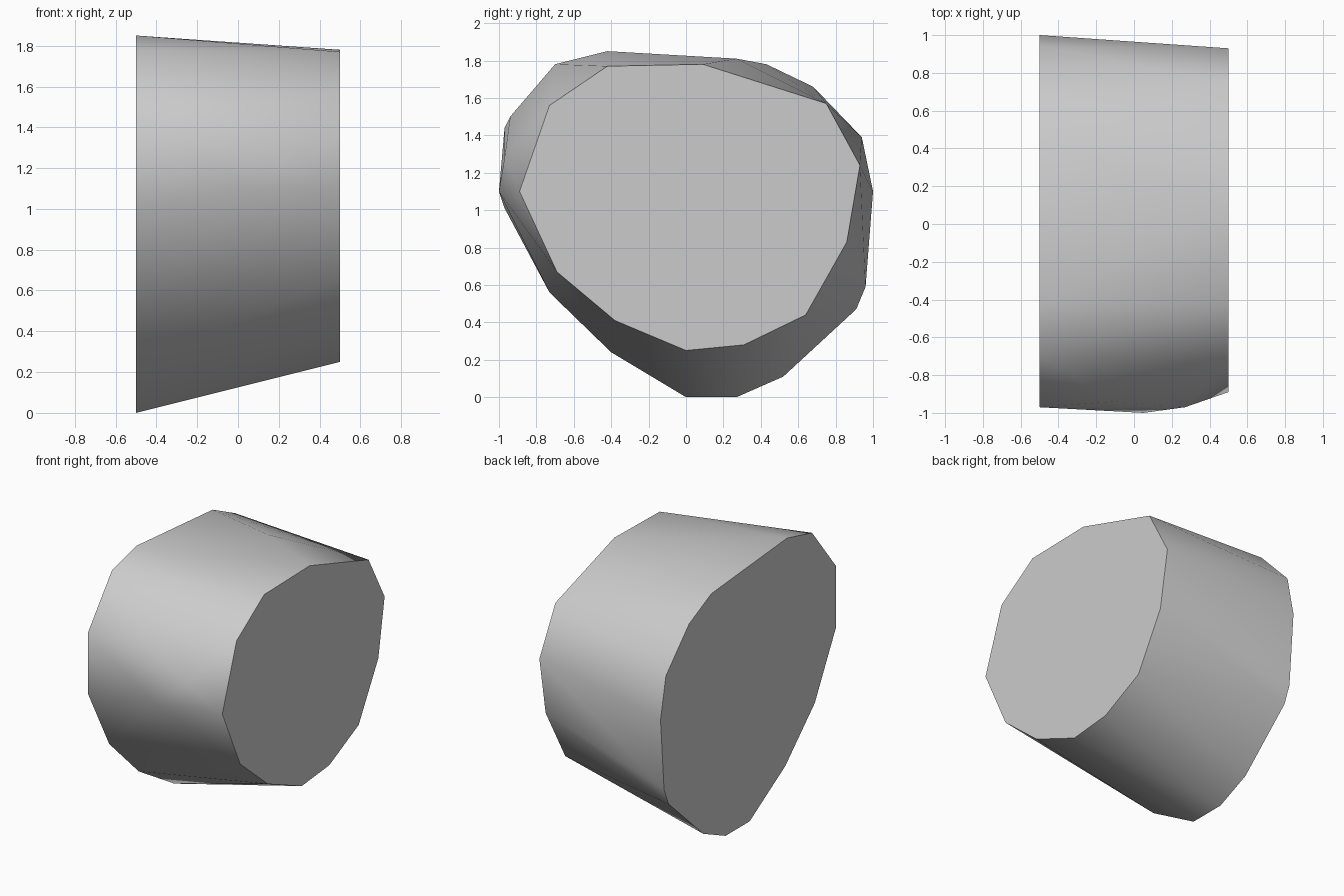
import bpy
import bmesh
import math

default_cube = bpy.data.objects.get("Cube")
if default_cube:
    bpy.data.objects.remove(default_cube, do_unlink=True)


def make_material(name, rgb):
    mat = bpy.data.materials.new(name)
    mat.use_nodes = True
    color = (*rgb, 1.0)
    mat.diffuse_color = color
    mat.node_tree.nodes["Principled BSDF"].inputs["Base Color"].default_value = color
    return mat


HALF_WIDTH = 0.5

# Wide end profile as (y, z)
wide_end = [
    (-0.42, 1.85), (0.43, 1.78), (0.68, 1.66), (0.94, 1.39), (1.0, 1.1),
    (0.96, 0.59), (0.91, 0.47), (0.52, 0.11), (0.27, 0), (0, 0),
    (-0.4, 0.24), (-0.73, 0.56), (-0.97, 1.01), (-0.97, 1.44), (-0.7, 1.78),
]

# Narrow end profile as (y, z)
narrow_end = [
    (-0.42, 1.77), (0.09, 1.78), (0.75, 1.57), (0.93, 1.24), (0.86, 0.83),
    (0.64, 0.44), (0.31, 0.28), (0, 0.25), (-0.38, 0.41), (-0.69, 0.67),
    (-0.89, 1.1), (-0.73, 1.56),
]

# Slight bulges on the rim between the two ends as (x, y, z)
rim_bulges = [
    (0.05, 0.27, 1.81), (0.05, -1.0, 1.1), (0.27, -0.97, 1.28), (-0.1, -0.94, 1.5),
]

# Stretch one convex skin over both ends and the bulges
bm = bmesh.new()
for side, profile in ((-HALF_WIDTH, wide_end), (HALF_WIDTH, narrow_end)):
    for y, z in profile:
        bm.verts.new((side, y, z))
for point in rim_bulges:
    bm.verts.new(point)
hull = bmesh.ops.convex_hull(bm, input=bm.verts[:])
unused = [e for e in hull["geom_interior"] if isinstance(e, bmesh.types.BMVert)]
bmesh.ops.delete(bm, geom=unused, context="VERTS")

# Merge each flat end into a single face
for side in (-HALF_WIDTH, HALF_WIDTH):
    cap = [f for f in bm.faces if all(abs(v.co.x - side) < 0.001 for v in f.verts)]
    bmesh.ops.dissolve_faces(bm, faces=cap)
bmesh.ops.recalc_face_normals(bm, faces=bm.faces[:])

mesh = bpy.data.meshes.new("tapered_block")
bm.to_mesh(mesh)
bm.free()
mesh.materials.append(make_material("plain grey", (0.6, 0.6, 0.6)))

block = bpy.data.objects.new("tapered_block", mesh)
bpy.context.collection.objects.link(block)

# Smooth rim with crisp edges around the flat ends
bpy.ops.object.select_all(action="DESELECT")
block.select_set(True)
bpy.context.view_layer.objects.active = block
bpy.ops.object.shade_smooth_by_angle(angle=math.radians(40))
